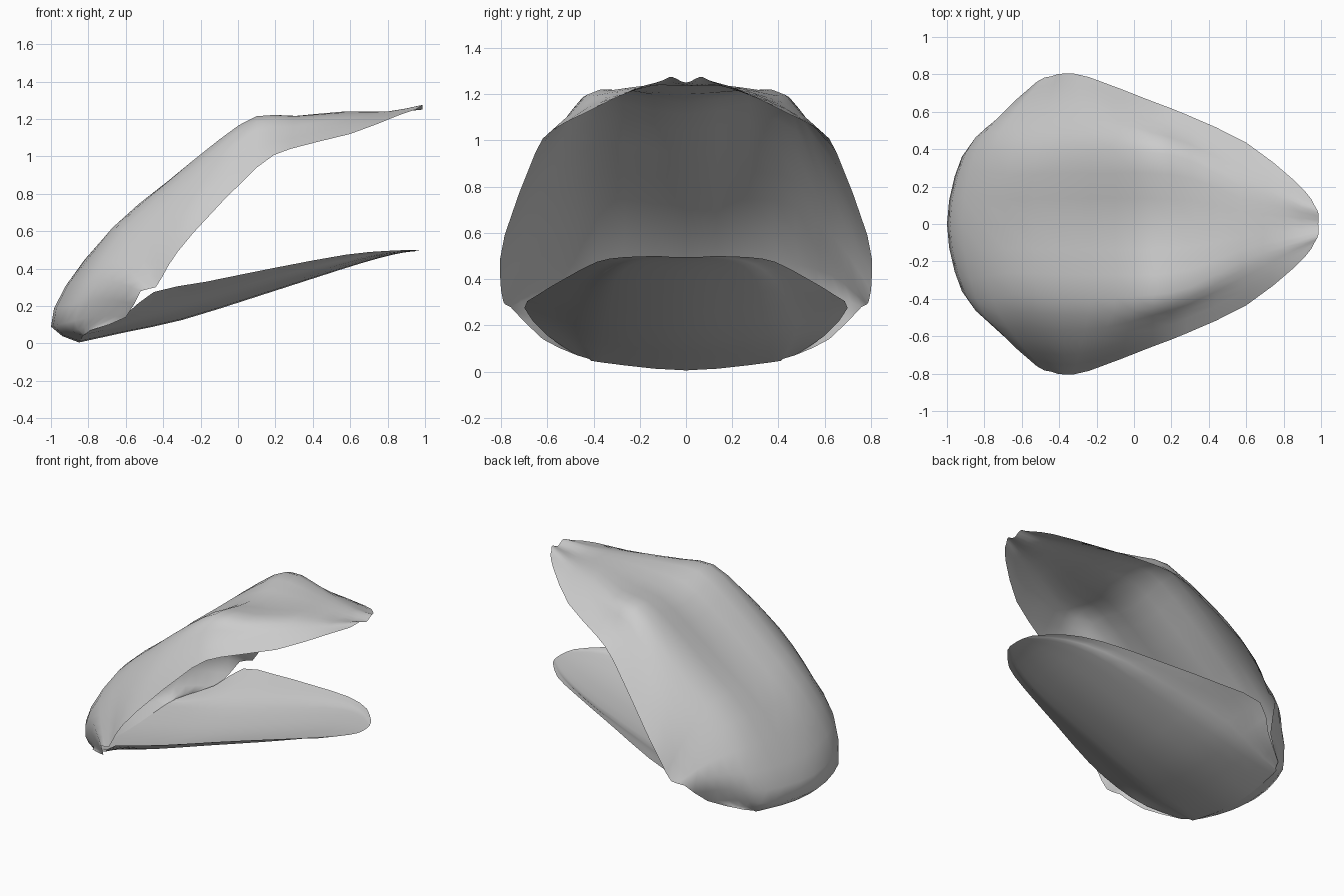
import bpy
import bmesh
from mathutils import Vector

old = bpy.data.objects.get("Cube")
if old:
    bpy.data.objects.remove(old, do_unlink=True)

grey = bpy.data.materials.new("shell_grey")
grey.use_nodes = True
colour = (0.6, 0.6, 0.6, 1)
grey.diffuse_color = colour
grey.node_tree.nodes["Principled BSDF"].inputs["Base Color"].default_value = colour


def spline(points, steps):
    """Smooth curve through all the points."""
    ends = [2 * points[0] - points[1]] + points + [2 * points[-1] - points[-2]]
    curve = []
    for a, b, c, d in zip(ends, ends[1:], ends[2:], ends[3:]):
        for i in range(steps):
            t = i / steps
            curve.append(0.5 * (2 * b + (c - a) * t + (2 * a - 5 * b + 4 * c - d) * t**2
                                + (3 * b - a - 3 * c + d) * t**3))
    return curve + [points[-1]]


def shell(name, sections, upward):
    """Loft mirrored sections: centre, fold and rim points, and the flank's bulge."""
    outlines = []
    for centre, fold, rim, bulge in sections:
        fold, rim = Vector(fold), Vector(rim)
        flank = (fold + rim) / 2 + Vector((0, bulge, bulge))
        half = [rim, flank, fold]
        other = [Vector((p.x, -p.y, p.z)) for p in reversed(half)]
        middle = Vector((centre[0], 0, centre[1]))
        outlines.append(spline(half + [middle] + other, 3))

    # Smooth the loft lengthwise as well
    lines = [spline(list(line), 2) for line in zip(*outlines)]
    bm = bmesh.new()
    grid = [[bm.verts.new(p) for p in row] for row in zip(*lines)]
    for low, high in zip(grid, grid[1:]):
        for i in range(len(low) - 1):
            quad = (low[i], low[i + 1], high[i + 1], high[i])
            bm.faces.new(quad if upward else quad[::-1]).smooth = True
    mesh = bpy.data.meshes.new(name)
    bm.to_mesh(mesh)
    bm.free()
    mesh.materials.append(grey)
    bpy.context.collection.objects.link(bpy.data.objects.new(name, mesh))


# Both shells share the hinge lip at the back
hinge = ((-.85, .005), (-.83, .37, .04), (-.79, .47, .07), 0)

# Raised upper shell with two ridges and a valley that fades towards the tip
shell("upper_shell", [
    hinge,
    ((-1, .09), (-.92, .36, .11), (-.6, .62, .14), .02),
    ((-.92, .31), (-.84, .41, .33), (-.52, .76, .28), .03),
    ((-.69, .59), (-.65, .38, .62), (-.44, .79, .3), .04),
    ((-.38, .83), (-.38, .39, .86), (-.37, .805, .42), .04),
    ((-.1, 1.04), (-.1, .39, 1.09), (-.24, .785, .59), .03),
    ((.1, 1.16), (.1, .38, 1.215), (.1, .655, .94), .01),
    ((.33, 1.2), (.3, .34, 1.215), (.28, .585, 1.04), 0),
    ((.58, 1.24), (.57, .2, 1.235), (.6, .435, 1.12), .01),
    ((.8, 1.235), (.8, .12, 1.24), (.86, .23, 1.22), 0),
    ((.985, 1.25), (.985, .06, 1.275), (.95, .13, 1.25), 0),
], True)

# Lower shell, a shallow scoop rising towards its tip
shell("lower_shell", [
    hinge,
    ((-.6, .06), (-.6, .36, .09), (-.6, .6, .155), 0),
    ((-.3, .125), (-.32, .36, .16), (-.45, .7, .275), 0),
    ((.1, .25), (.07, .33, .28), (-.17, .645, .33), 0),
    ((.55, .395), (.47, .3, .4), (.2, .52, .405), 0),
    ((.75, .455), (.7, .24, .46), (.58, .385, .475), 0),
    ((.88, .485), (.86, .15, .488), (.8, .27, .495), 0),
    ((.97, .495), (.965, .06, .496), (.94, .12, .5), 0),
], False)
